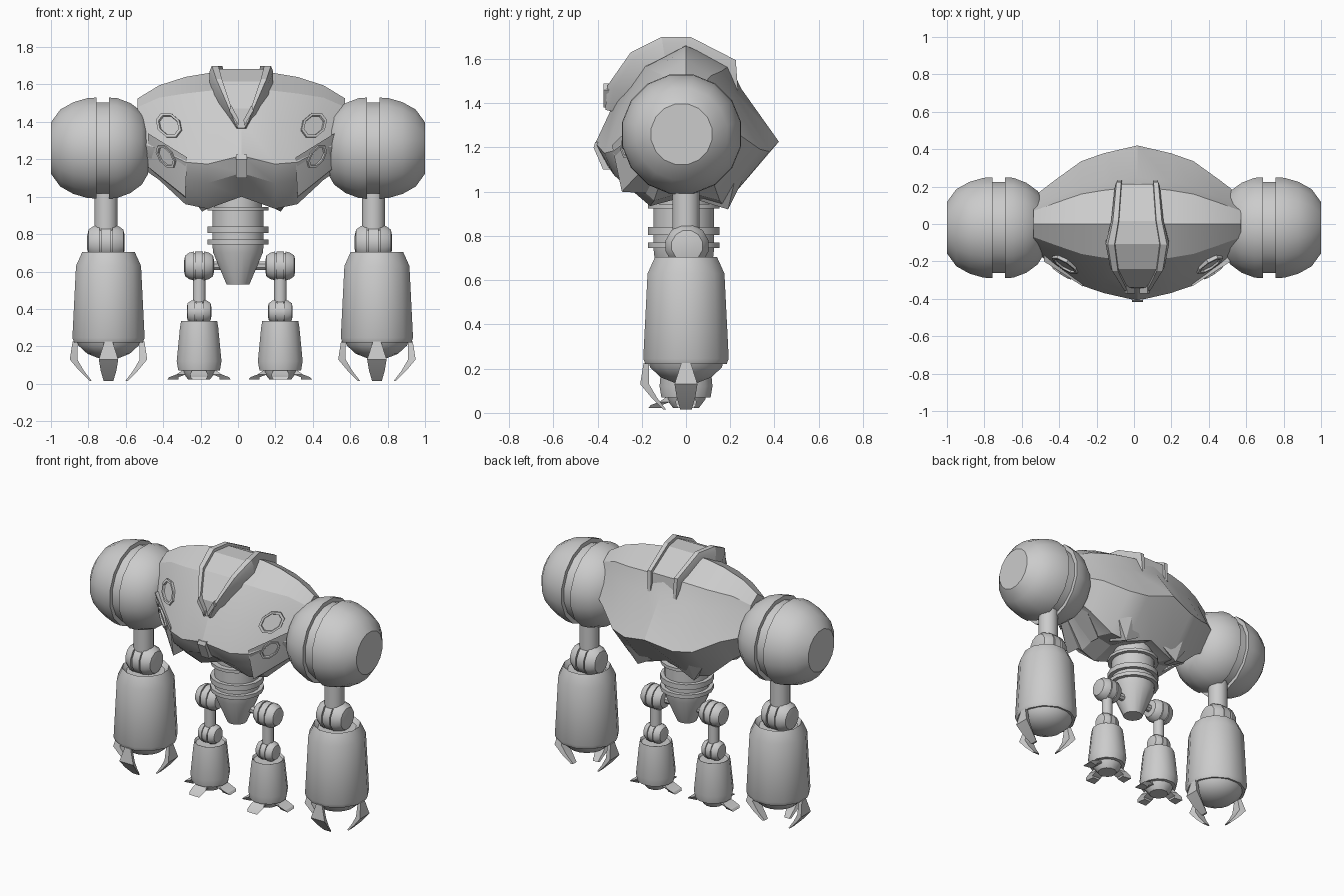
import bpy, bmesh, math
from mathutils import Vector, Matrix
from mathutils.bvhtree import BVHTree

if "Cube" in bpy.data.objects:
    bpy.data.objects.remove(bpy.data.objects["Cube"], do_unlink=True)

GREY = (0.6, 0.6, 0.6, 1)
metal = bpy.data.materials.new("grey_metal")
metal.use_nodes = True
metal.diffuse_color = GREY
metal.node_tree.nodes["Principled BSDF"].inputs["Base Color"].default_value = GREY
MID = 0.018  # centre line of body and limbs


def finish(name, bm, angle=32):
    bmesh.ops.recalc_face_normals(bm, faces=bm.faces)
    mesh = bpy.data.meshes.new(name)
    bm.to_mesh(mesh)
    bm.free()
    mesh.materials.append(metal)
    ob = bpy.data.objects.new(name, mesh)
    bpy.context.collection.objects.link(ob)
    bpy.ops.object.select_all(action="DESELECT")
    ob.select_set(True)
    bpy.context.view_layer.objects.active = ob
    bpy.ops.object.shade_smooth_by_angle(angle=math.radians(angle))
    return ob


def loft(name, rings, closed=True, angle=32):
    """Skin a list of equal point rings and cap both ends."""
    bm = bmesh.new()
    rows = [[bm.verts.new(p) for p in ring] for ring in rings]
    n = len(rows[0])
    for a, b in zip(rows, rows[1:]):
        for i in range(n if closed else n - 1):
            j = (i + 1) % n
            bm.faces.new((a[i], a[j], b[j], b[i]))
    if closed:
        bm.faces.new(rows[0])
        bm.faces.new(rows[-1])
    return finish(name, bm, angle)


def lathe(name, profile, centre, axis="z", sides=16, flip=1):
    """Revolve (radius, height) pairs round an axis."""
    rings = []
    for r, h in profile:
        ring = []
        for i in range(sides):
            a = 2 * math.pi * (i + 0.5) / sides
            c, s = r * math.cos(a), r * math.sin(a)
            p = (c, s, h) if axis == "z" else (h * flip, c, s)
            ring.append(Vector(p) + Vector(centre))
        rings.append(ring)
    return loft(name, rings)


def hull(name, points):
    bm = bmesh.new()
    for p in points:
        bm.verts.new(p)
    bmesh.ops.convex_hull(bm, input=bm.verts)
    bmesh.ops.dissolve_limit(bm, angle_limit=0.02, verts=bm.verts, edges=bm.edges)
    return finish(name, bm, 20)


def joint(name, centre, r):
    """Ball joint: grooved centre band between two rounded caps."""
    half = [(0.38, 1), (0.72, 0.93), (0.92, 0.65), (1, 0.34), (0.88, 0.34), (0.88, 0.26), (0.98, 0.26)]
    prof = [(a * r, -b * r) for a, b in half] + [(a * r, b * r) for a, b in reversed(half)]
    lathe(name, prof, centre, "x", 12)


def claw(name, centre, turn, outline, reach):
    """Bent blade; outline rows are (outward, height, half width, thickness)."""
    rot = Matrix.Rotation(turn, 3, "Z")
    rings = []
    for out, z, w, t in outline:
        quad = [(reach + out, -w), (reach + out, w), (reach + out - t, w * 0.7), (reach + out - t, -w * 0.7)]
        rings.append([rot @ Vector((a, b, z)) + Vector(centre) for a, b in quad])
    loft(name, rings, angle=15)


# Body: one side profile scaled along x
side_profile = [(0.2, .86), (0, 1), (-.2, .87), (-.32, .62), (-.41, .33), (-.36, .19),
                (-.18, 0), (0, .06), (.19, 0), (.42, .34), (.25, .7)]
stations = [(0, 1, 1.665, 1.0), (.18, .9, 1.66, .935), (.3, .8, 1.64, .96),
            (.44, .56, 1.595, 1.09), (.555, .35, 1.525, 1.17)]
mirrored = [(-x, *rest) for x, *rest in reversed(stations[1:])] + stations
body = loft("body", [[(MID + x, y * k, lo + (hi - lo) * t) for y, t in side_profile]
                     for x, k, hi, lo in mirrored], angle=26)

# Crest: raised frame with a sunken inlay arching over the body
spine = [(.235, 1.46, .115), (.225, 1.595, .12), (.02, 1.7, .14), (-.11, 1.7, .17),
         (-.25, 1.63, .145), (-.355, 1.48, .075), (-.365, 1.37, .025)]
section = [(-1, .13), (-1, .03), (-.93, 0), (-.72, 0), (-.7, .018),
           (.7, .018), (.72, 0), (.93, 0), (1, .03), (1, .13)]
rings = []
for y, z, w in spine:
    inward = Vector((0, -.05 - y, 1.3 - z)).normalized()
    rings.append([Vector((MID + u * w, y, z)) + inward * d for u, d in section])
loft("crest", rings, angle=25)

# Nose slot and the two small openings above it
hull("nose_slot", [(MID + sx * .03, y, z) for sx in (-1, 1)
                   for y, z in ((-.3, 1.22), (-.41, 1.225), (-.418, 1.2), (-.375, 1.1), (-.3, 1.1))])
for s in (-1, 1):
    hull("crest_vent", [(MID + s * x, y, z) for x, z in ((.012, 1.41), (.055, 1.49), (.065, 1.46), (.015, 1.38))
                        for y in (-.3, -.372)])

# Flank pods, rear lip lobes and shoulder plates
for s in (-1, 1):
    hull("flank_pod", [(MID + s * x, y, z) for x, y, z in (
        (.29, -.335, 1.21), (.3, -.29, 1.0), (.5, -.2, 1.34), (.5, -.14, 1.16),
        (.3, .02, .98), (.5, .1, 1.15), (.5, .1, 1.3))])
    hull("rear_lip", [(MID + s * x, y, z) for x, y, z in (
        (.1, .2, .98), (.21, .19, .92), (.3, .22, 1.05), (.22, .28, 1.1), (.15, .08, 1.0), (.24, .06, .96))])

# Windows: rim and pane laid on the surface they sit on
deps = bpy.context.evaluated_depsgraph_get()
pods = [o for o in bpy.data.objects if o.name.startswith("flank_pod")]
trees = [BVHTree.FromObject(o, deps) for o in [body] + pods]
for s in (-1, 1):
    for x, z, w, h in ((.385, 1.38, .068, .066), (.4, 1.215, .05, .058)):
        hits = [t.ray_cast(Vector((MID + s * x, -2, z)), Vector((0, 1, 0))) for t in trees]
        hit = min((q for q in hits if q[0]), key=lambda q: q[0].y)
        normal = hit[1] if hit[1].y < 0 else -hit[1]
        rot = normal.to_track_quat("Z", "Y").to_matrix()
        rings = []
        for scale, lift in ((1, -.03), (1, .012), (.8, .012), (.76, .001)):
            ring = []
            for i in range(8):
                a = math.pi * (i + .5) / 4
                # lean the outline inward at the bottom
                u = w * math.cos(a) + s * .025 * math.sin(a)
                ring.append(hit[0] + rot @ Vector((u * scale * 1.1, h * math.sin(a) * scale * 1.1, lift)))
            rings.append(ring)
        loft("window", rings, angle=15)

# Waist column with rings and tapering tip
lathe("waist", [(.13, 1.06), (.13, .945), (.165, .945), (.165, .925), (.14, .925), (.14, .84), (.165, .84),
                (.165, .805), (.14, .805), (.14, .77), (.165, .77), (.165, .745), (.14, .745),
                (.135, .7), (.062, .53)], (0, -.01, 0), sides=16)
lathe("hip_axle", [(.025, -.15), (.025, .15)], (MID / 2, 0, .63), "x", 8)

blade = [(-.005, .225, .022, .025), (.01, .13, .052, .04), (-.04, .07, .042, .025), (-.095, .015, .026, .012)]
toe = [(0, .075, .035, .05), (.035, .05, .048, .05), (.075, .035, .045, .05), (.085, .022, .035, .06)]

for s in (-1, 1):
    # Shoulder ball with a grooved middle
    lathe("shoulder", [(.14, 1), (.21, .95), (.25, .88), (.272, .805), (.275, .757), (.23, .757), (.23, .69),
                       (.275, .69), (.272, .645), (.245, .575), (.2, .515), (.14, .48)],
          (0, -.02, 1.26), "x", 16, s)
    lathe("shoulder_core", [(.248, .69), (.248, .757)], (0, -.02, 1.26), "x", 16, s)

    # Arm
    ax = MID * .5 + s * .715
    hx = MID * 1.4 + s * .7175
    lathe("upper_arm", [(.063, 1.06), (.063, .8)], (ax, 0, 0), sides=12)
    joint("elbow", (ax, .005, .755), .1)
    lathe("forearm", [(.12, .68), (.145, .705), (.18, .63), (.2, .245), (.19, .22), (.165, .225)],
          (hx, 0, 0), sides=12)
    lathe("wrist", [(.175, .24), (.165, .205), (.115, .16), (.05, .135)], (hx, 0, 0), sides=16)
    for turn in (0, -math.pi / 2, math.pi):
        claw("finger", (hx, 0, 0), turn, blade, .197)

    # Leg
    lx = MID * .5 + s * .217
    joint("hip", (lx, 0, .63), .08)
    lathe("thigh", [(.035, .6), (.035, .4)], (lx, 0, 0), sides=12)
    joint("knee", (lx, 0, .385), .066)
    lathe("shin", [(.09, .32), (.1, .335), (.106, .3), (.124, .12), (.115, .07), (.09, .07)], (lx, 0, 0), sides=12)
    lathe("ankle", [(.1, .11), (.09, .06), (.06, .022)], (lx, 0, 0), sides=12)
    for turn in (0, -math.pi / 2, math.pi):
        claw("toe", (lx, 0, 0), turn, toe, .085)
